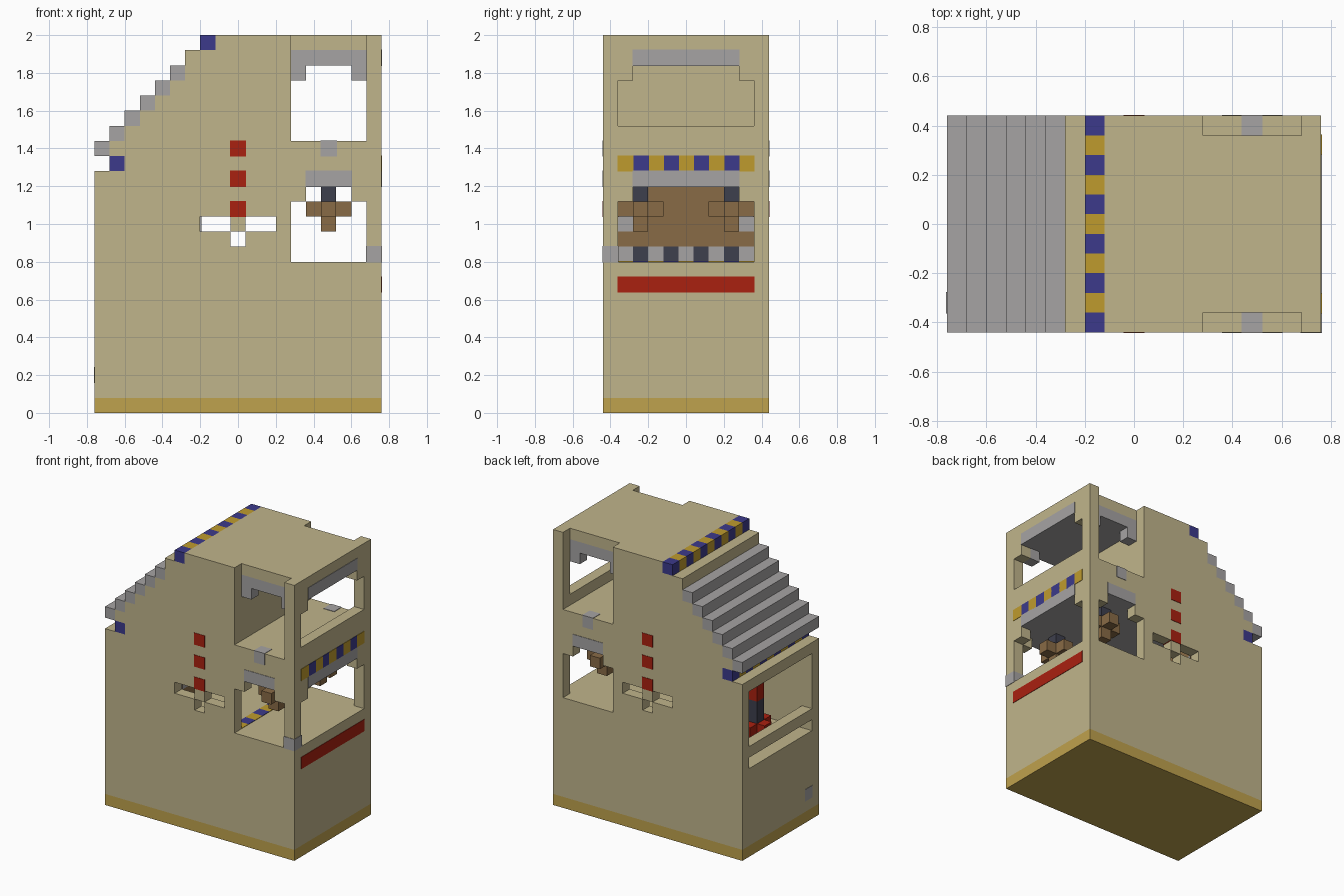
import bpy
import bmesh

U = 0.08          # one block
HALF_X, HALF_Y = 0.76, 0.44
SKIN = 0.003      # how far inlaid colour blocks stand proud

cube = bpy.data.objects.get("Cube")
if cube:
    bpy.data.objects.remove(cube, do_unlink=True)


def material(name, r, g, b):
    mat = bpy.data.materials.new(name)
    mat.use_nodes = True
    mat.diffuse_color = (r, g, b, 1)
    bsdf = mat.node_tree.nodes["Principled BSDF"]
    bsdf.inputs["Base Color"].default_value = (r, g, b, 1)
    bsdf.inputs["Roughness"].default_value = 0.9
    return mat


SAND = material("sand", 0.53, 0.46, 0.26)
GOLD = material("base gold", 0.52, 0.36, 0.075)
GREY = material("stone grey", 0.38, 0.37, 0.37)
BLUE = material("blue", 0.045, 0.042, 0.26)
YELLOW = material("yellow", 0.52, 0.33, 0.027)
RED = material("red", 0.4, 0.015, 0.005)
BROWN = material("brown", 0.25, 0.147, 0.061)
SLATE = material("slate", 0.048, 0.05, 0.075)


def finish(name, bm, mat):
    bmesh.ops.recalc_face_normals(bm, faces=bm.faces)
    mesh = bpy.data.meshes.new(name)
    bm.to_mesh(mesh)
    bm.free()
    if mat:
        mesh.materials.append(mat)
    obj = bpy.data.objects.new(name, mesh)
    bpy.context.collection.objects.link(obj)
    return obj


def box(name, x, y, z, mat, grow=0.0):
    """Axis-aligned box from (low, high) ranges."""
    bm = bmesh.new()
    bmesh.ops.create_cube(bm, size=1)
    for v in bm.verts:
        for axis, (lo, hi) in enumerate((x, y, z)):
            v.co[axis] = lo - grow if v.co[axis] < 0 else hi + grow
    return finish(name, bm, mat)


def inlay(name, x, y, z, mat):
    return box(name, x, y, z, mat, SKIN)


def stripes(name, x, y0, z, count, mats, grow=0.0):
    """Row of blocks along y in alternating colours."""
    for i in range(count):
        y = y0 + i * U
        box(f"{name}_{i + 1}", x, (y, y + U), z, mats[i % 2], grow)


# Body: stepped side profile, extruded across the width
profile = [(HALF_X, U), (HALF_X, 2), (-0.12, 2), (-0.12, 1.92), (-0.28, 1.92)]
for n in range(6):
    x = -0.28 - n * U
    profile += [(x, 1.76 - n * U)]
    if n < 5:
        profile += [(x - U, 1.76 - n * U)]
profile += [(-0.6, 1.36), (-0.6, 1.28), (-HALF_X, 1.28), (-HALF_X, U)]
bm = bmesh.new()
face = bm.faces.new([bm.verts.new((x, -HALF_Y, z)) for x, z in profile])
side = bmesh.ops.extrude_face_region(bm, geom=[face])
bmesh.ops.translate(bm, vec=(0, 2 * HALF_Y, 0),
                    verts=[g for g in side["geom"] if isinstance(g, bmesh.types.BMVert)])
body = finish("body", bm, SAND)

# Rooms and windows cut out of the body
THROUGH = (-0.6, 0.6)
INNER = (-0.36, 0.36)
NARROW = (-0.28, 0.28)
EAST = (0.6, 0.9)
WEST = (-0.9, -0.6)
cuts = [
    ((0.28, 0.68), THROUGH, (1.44, 1.92)),       # upper room and side openings
    ((0.28, 0.68), (-0.6, -0.36), (1.8, 2.1)),   # open notches through the roof edge
    ((0.28, 0.68), (0.36, 0.6), (1.8, 2.1)),
    (EAST, INNER, (1.52, 1.76)),                 # upper end window
    (EAST, NARROW, (1.6, 1.84)),
    ((-0.2, 0.68), INNER, (0.8, 1.2)),           # lower room
    ((0.28, 0.68), THROUGH, (0.8, 1.12)),        # lower side windows
    ((0.36, 0.6), THROUGH, (0.9, 1.2)),
    (EAST, INNER, (0.8, 1.12)),                  # lower end window
    (EAST, NARROW, (0.9, 1.2)),
    ((-0.2, 0.2), THROUGH, (0.96, 1.04)),        # cross-shaped side openings
    ((-0.04, 0.04), THROUGH, (0.88, 1.0)),
    ((-0.68, -0.28), INNER, (0.64, 1.2)),        # small end room
    (WEST, INNER, (0.8, 1.2)),                   # its window and slit
    (WEST, INNER, (0.64, 0.72)),
]
cutters = []
for x, y, z in cuts:
    cutter = box("cutter", x, y, z, None)
    cutter.hide_render = True
    mod = body.modifiers.new("cut", "BOOLEAN")
    mod.operation, mod.solver, mod.object = "DIFFERENCE", "EXACT", cutter
    cutters.append(cutter)
bpy.context.view_layer.update()
graph = bpy.context.evaluated_depsgraph_get()
cut_mesh = bpy.data.meshes.new_from_object(body.evaluated_get(graph))
body.modifiers.clear()
body.data = cut_mesh
cut_mesh.materials.clear()
cut_mesh.materials.append(SAND)
for p in cut_mesh.polygons:
    p.material_index = 0
for cutter in cutters:
    bpy.data.objects.remove(cutter, do_unlink=True)

# Base band
box("base", (-HALF_X, HALF_X), (-HALF_Y, HALF_Y), (0, U), GOLD)

# Roof steps and the striped edges above and below them
for n in range(6):
    x, z = -0.36 - n * U, 1.76 - n * U
    box(f"roof_step_{n + 1}", (x, x + U), (-HALF_Y, HALF_Y), (z, z + U), GREY)
stripes("ridge_stripe", (-0.2, -0.12), -HALF_Y, (1.92, 2), 11, (BLUE, YELLOW))
stripes("eave_stripe", (-0.68, -0.6), -HALF_Y, (1.28, 1.36), 11, (BLUE, YELLOW))

# Grey ceilings, showing on the end wall as lintels
box("upper_ceiling", (0.28, 0.68), INNER, (1.84, 1.92), GREY)
inlay("upper_lintel", (0.68, 0.76), NARROW, (1.84, 1.92), GREY)
inlay("lower_ceiling", (-0.2, 0.68), INNER, (1.2, 1.28), GREY)
inlay("lower_lintel", (0.68, 0.76), NARROW, (1.2, 1.28), GREY)

# Details on the end walls
stripes("end_stripe", (0.68, 0.76), -0.36, (1.28, 1.36), 9, (YELLOW, BLUE), SKIN)
inlay("end_red_band", (0.7, 0.76), INNER, (0.64, 0.72), RED)
inlay("corner_block", (0.68, 0.76), (-0.44, -0.36), (0.8, 0.88), GREY)
inlay("low_grey_block", (-0.76, -0.7), (-0.36, -0.28), (0.16, 0.24), GREY)

# Details repeated on the front and back
for label, s in (("front", -1), ("back", 1)):
    wall = tuple(sorted((s * 0.36, s * 0.44)))
    inner = tuple(sorted((s * 0.28, s * 0.36)))
    middle = tuple(sorted((s * 0.2, s * 0.28)))
    for i in range(3):
        z = 1.04 + i * 2 * U
        inlay(f"{label}_red_light_{i + 1}", (-0.04, 0.04), wall, (z, z + U), RED)
    box(f"{label}_cross_centre", (-0.04, 0.04), wall, (0.96, 1.04), SAND)
    inlay(f"{label}_window_lintel", (0.36, 0.6), wall, (1.2, 1.28), GREY)
    inlay(f"{label}_sill_block", (0.44, 0.52), wall, (1.36, 1.44), GREY)
    for i, x in enumerate((0.28, 0.6)):
        box(f"{label}_bracket_{i + 1}", (x, x + U), inner, (1.76, 1.84), GREY)
    # Hanging lamp
    wide = tuple(sorted((s * 0.12, s * 0.36)))
    box(f"{label}_lamp_rod", (0.44, 0.52), middle, (1.12, 1.2), SLATE)
    box(f"{label}_lamp_arm_long", (0.36, 0.6), middle, (1.04, 1.12), BROWN)
    box(f"{label}_lamp_arm_cross", (0.44, 0.52), wide, (1.04, 1.12), BROWN)
    box(f"{label}_lamp_tip", (0.44, 0.52), middle, (0.96, 1.04), BROWN)
    box(f"{label}_panel_block", (-0.2, -0.192), inner, (0.96, 1.04), GREY)

# Inner partition panel and floor stripe
PANEL = (-0.2, -0.195)
box("panel", PANEL, INNER, (0.88, 1.2), BROWN)
stripes("panel_foot", PANEL, -0.36, (0.8, 0.88), 9, (GREY, SLATE))
stripes("floor_stripe", (0.2, 0.28), -0.36, (0.796, 0.803), 9, (YELLOW, BLUE))

# Red and slate post in the small end room
for i in range(7):
    z = 0.64 + i * U
    box(f"post_{i + 1}", (-0.6, -0.52), (-0.04, 0.04), (z, z + U), (RED, SLATE)[i // 2 % 2])
box("post_arm_across", (-0.6, -0.52), (-0.12, 0.12), (0.72, 0.8), RED)
box("post_arm_along", (-0.66, -0.46), (-0.04, 0.04), (0.72, 0.8), RED)
